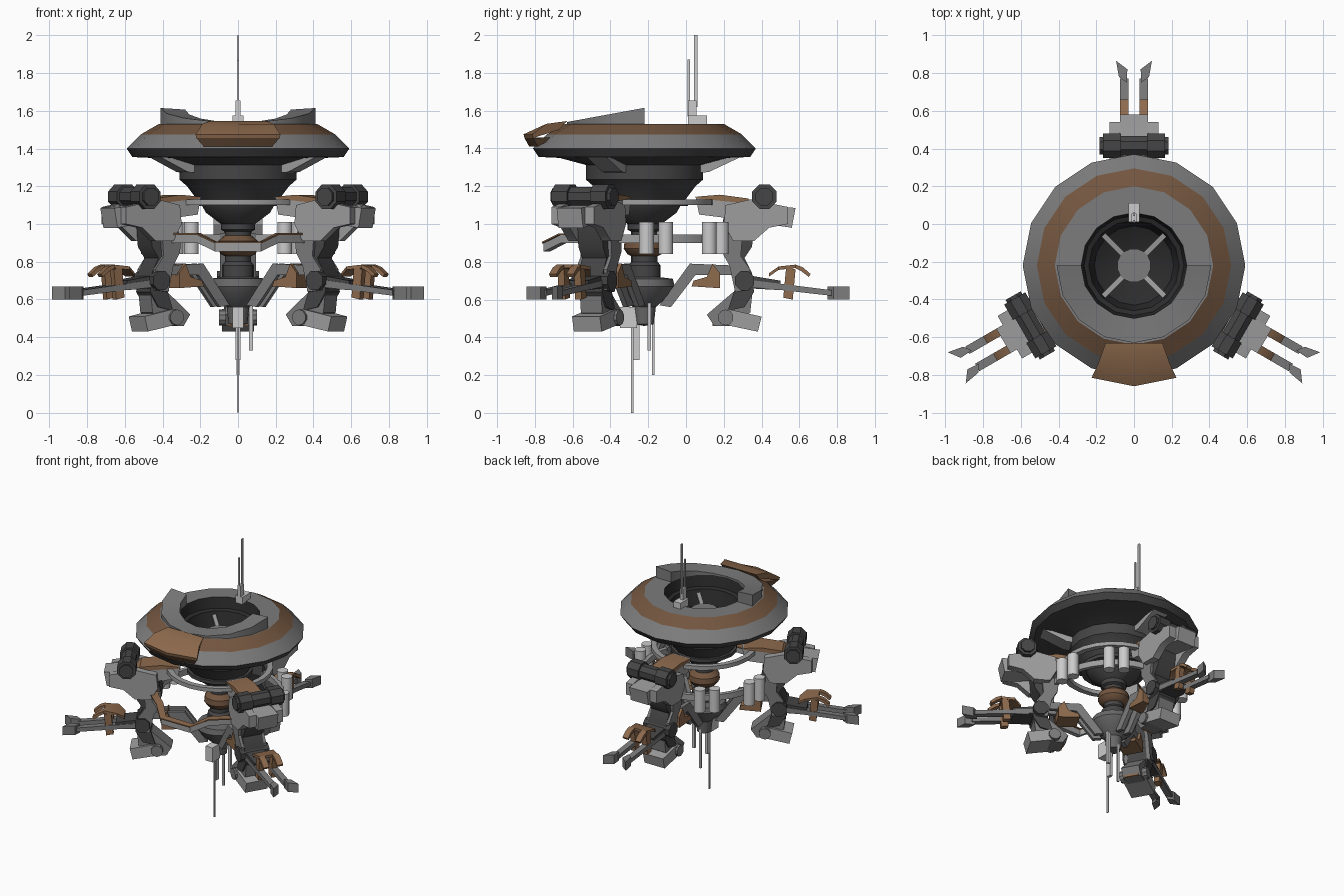
import bpy, bmesh
from math import sin, cos, radians, pi
from mathutils import Matrix, Vector

if "Cube" in bpy.data.objects:
    bpy.data.objects.remove(bpy.data.objects["Cube"])


def material(name, *c):
    m = bpy.data.materials.new(name)
    m.diffuse_color = (*(c if len(c) == 3 else c * 3), 1)
    m.use_nodes = True
    m.node_tree.nodes["Principled BSDF"].inputs["Base Color"].default_value = m.diffuse_color
    return m


COPPER = material("copper", 0.27, 0.145, 0.075)
BROWN = material("brown_band", 0.17, 0.092, 0.05)
STEEL = material("steel", 0.34)
HULL = material("hull_grey", 0.20)
DARK = material("dark_metal", 0.06)
BLACK = material("bowl_black", 0.025)
LIGHT = material("light_metal", 0.65)
CENTRE = Matrix.Translation((0, -0.22, 0))


def loft(name, rings, mat=STEEL, M=CENTRE, wrap=False, closed=True):
    """Skin a list of point rings; closed rings get end caps unless wrapped."""
    bm = bmesh.new()
    vs = [[bm.verts.new(M @ Vector(p)) for p in r] for r in rings]
    n, k = len(vs), len(vs[0])
    for i in range(n if wrap else n - 1):
        a, b = vs[i], vs[(i + 1) % n]
        for j in range(k if closed else k - 1):
            l = (j + 1) % k
            bm.faces.new((a[j], a[l], b[l], b[j]))
    if closed and not wrap:
        bm.faces.new(vs[0])
        bm.faces.new(vs[-1])
    bmesh.ops.remove_doubles(bm, verts=bm.verts, dist=1e-5)
    bmesh.ops.recalc_face_normals(bm, faces=bm.faces)
    me = bpy.data.meshes.new(name)
    bm.to_mesh(me)
    bm.free()
    ob = bpy.data.objects.new(name, me)
    bpy.context.collection.objects.link(ob)
    me.materials.append(mat)
    return ob


def polar(a, r, z):
    return (r * cos(radians(a)), r * sin(radians(a)), z)


def lathe(name, profile, mat=STEEL, n=16, closed=False):
    return loft(name, [[polar(i * 360 / n, r, z) for r, z in profile] for i in range(n)],
                mat, wrap=True, closed=closed)


def prism(name, pts, v0, v1, mat=STEEL, M=CENTRE):
    """Side outline in (radial, z), extruded sideways from v0 to v1."""
    return loft(name, [[(u, v, z) for u, z in pts] for v in (v0, v1)], mat, M)


def pair(name, pts, v0, v1, mat, M):
    prism(name + "_a", pts, v0, v1, mat, M)
    prism(name + "_b", pts, -v1, -v0, mat, M)


def box(name, x, y, z, mat=LIGHT):
    return prism(name, [(x[0], z[0]), (x[1], z[0]), (x[1], z[1]), (x[0], z[1])],
                 y[0], y[1], mat, Matrix())


def cyl(name, p, q, r, n=8, mat=STEEL, M=CENTRE):
    p, q = Vector(p), Vector(q)
    R = (q - p).to_track_quat('Z', 'Y').to_matrix()
    ring = [R @ Vector((r * cos(2 * pi * (i + .5) / n), r * sin(2 * pi * (i + .5) / n), 0))
            for i in range(n)]
    return loft(name, [[c + o for c in ring] for o in (p, q)], mat, M)


def band(name, path, w, h, mat=STEEL):
    """Rectangular strip swept through (angle, radius, base z) points."""
    return loft(name, [[polar(a, r - w / 2, z), polar(a, r + w / 2, z),
                        polar(a, r + w / 2, z + h), polar(a, r - w / 2, z + h)]
                       for a, r, z in path], mat)


# Saucer, bowl and bell
lathe("saucer_underside", [(.30, 1.31), (.45, 1.35), (.56, 1.355), (.59, 1.40)], DARK)
lathe("saucer_rim", [(.59, 1.40), (.515, 1.475)], HULL)
lathe("saucer_band", [(.515, 1.475), (.42, 1.53)], BROWN)
lathe("saucer_top", [(.42, 1.53), (.28, 1.53)], HULL)
lathe("saucer_bowl", [(.28, 1.53), (.265, 1.45), (.24, 1.44), (.21, 1.33), (.1, 1.27), (0, 1.27)], BLACK)
lathe("bell", [(.31, 1.33), (.31, 1.235), (.27, 1.20), (.21, 1.12), (.23, 1.12), (.23, 1.095),
               (.19, 1.095), (.17, 1.06), (.09, 1.0), (.09, .97), (.07, .96), (.07, .80),
               (.085, .78), (.085, .72)], DARK)
lathe("column_collar", [(.07, .94), (.105, .91), (.11, .87), (.09, .84), (.07, .83)], BROWN)
lathe("lower_cone", [(.07, .72), (.15, .71), (.16, .67), (.13, .62), (.06, .56), (.05, .47), (0, .46)],
      material("cone_grey", 0.14))
cyl("bowl_hub", (0, 0, 1.27), (0, 0, 1.40), .09, 16, HULL)
for i in range(4):
    R = CENTRE @ Matrix.Rotation(radians(45 + 90 * i), 4, 'Z')
    prism("bowl_spoke", [(.07, 1.36), (.23, 1.40), (.23, 1.42), (.07, 1.39)], -.014, .014, STEEL, R)

# Raised collar that climbs from the front to its two rear ends
rings = []
for i in range(9):
    a = 180 + 22.5 * i
    h = .085 + .075 * sin(radians(a))
    rings.append([polar(a, .28, 1.525), polar(a, .28, 1.53 + h * .9),
                  polar(a, .41, 1.53 + h), polar(a, .41, 1.525)])
loft("raised_collar", rings, HULL)

# Copper front visor with a dark lip, faceted in two halves
halves = ((-1, -.595), (0, -.64), (1, -.595))
loft("front_visor", [[(x * .15, -.41, 1.545), (x * .19, -.52, 1.53), (x * .225, y, 1.475),
                      (x * .222, y + .005, 1.455), (x * .15, -.45, 1.50)] for x, y in halves], COPPER)
loft("visor_lip", [[(x * .22, y + .005, 1.455), (x * .18, y + .03, 1.41), (x * .15, -.47, 1.46)]
                   for x, y in halves], BROWN)

# Suspension ring and railings
lathe("suspension_ring", [(.33, 1.10), (.37, 1.10), (.37, 1.13), (.33, 1.13)], STEEL, 24, True)
half = [(-22, .46, .90), (-45, .46, .90), (-64, .475, .90), (-77, .53, .855)]
front = half + [(-180 - a, r, z) for a, r, z in reversed(half)]
band("front_rail", front, .035, .043)
band("front_rail_cap", [(a, r, z + .043) for a, r, z in front], .055, .008, COPPER)

# Canister racks in the two rear gaps
for mid in (30, 150):
    band("canister_rail", [(mid + d, .43, .90) for d in range(-50, 51, 10)], .03, .045)
    for d in (-22.5, 22.5):
        for e in (-6.2, 6.2):
            a = mid + d + e
            cyl("canister", polar(a, .475, .84), polar(a, .475, 1.01), .04, 12, LIGHT)

# Three identical arms
for ang in (-30, 90, 210):
    A = CENTRE @ Matrix.Rotation(radians(ang), 4, 'Z')
    prism("saucer_bracket", [(.27, 1.27), (.34, 1.275), (.51, 1.355), (.30, 1.355)], -.06, .06, STEEL, A)
    # Shoulder
    prism("shoulder_beam", [(.27, 1.145), (.62, 1.10), (.80, 1.085), (.78, .98), (.45, 1.03), (.29, 1.05)],
          -.075, .075, STEEL, A)
    prism("shoulder_cap", [(.28, 1.145), (.40, 1.155), (.55, 1.135), (.58, 1.105), (.28, 1.135)],
          -.08, .08, COPPER, A)
    pair("shoulder_plate", [(.43, 1.10), (.56, 1.13), (.76, 1.09), (.76, 1.0), (.66, .98),
                            (.58, .91), (.47, .91), (.42, 1.0)], .075, .13, STEEL, A)
    cyl("motor_core", (.635, -.10, 1.145), (.635, .10, 1.145), .055, 8, DARK, A)
    for s in (-1, 1):
        cyl("motor_drum", (.635, s * .07, 1.145), (.635, s * .165, 1.145), .07, 8, DARK, A)
        cyl("motor_end", (.635, s * .165, 1.145), (.635, s * .182, 1.145), .05, 8, DARK, A)
    # Leg and foot
    prism("leg", [(.42, 1.04), (.58, 1.02), (.57, .88), (.53, .82), (.57, .74), (.58, .64),
                  (.53, .56), (.44, .54), (.48, .66), (.45, .80), (.40, .92)], -.075, .075, DARK, A)
    pair("leg_plate", [(.40, .95), (.52, .95), (.51, .83), (.56, .76), (.56, .65), (.48, .64),
                       (.45, .78), (.41, .85)], .07, .095, HULL, A)
    prism("ankle", [(.33, .52), (.47, .64), (.57, .62), (.56, .53), (.46, .46), (.37, .46)],
          -.065, .065, HULL, A)
    prism("foot", [(.41, .47), (.60, .43), (.62, .51), (.44, .55)], -.085, .085, STEEL, A)
    prism("foot_back_plate", [(.36, .46), (.38, .46), (.38, .53), (.36, .53)], -.05, .05, COPPER, A)
    cyl("ankle_pin", (.43, -.10, .505), (.43, .10, .505), .042, 10, HULL, A)
    # Lower strut back to the column
    pair("strut", [(.08, .57), (.24, .79), (.48, .78), (.48, .73), (.27, .73), (.14, .56)], .02, .05, HULL, A)
    prism("strut_guard", [(.25, .67), (.40, .66), (.40, .74), (.36, .79), (.33, .72), (.26, .70)],
          -.07, .07, COPPER, A)
    # Gripper
    cyl("elbow", (.53, -.11, .70), (.53, .11, .70), .055, 8, DARK, A)
    prism("wrist", [(.54, .73), (.72, .70), (.72, .65), (.54, .66)], -.07, .07, DARK, A)
    pair("finger", [(.55, .705), (.99, .65), (.99, .62), (.55, .67)], .03, .075, HULL, A)
    for s in (-1, 1):
        loft("finger_tip", [[(u, s * v, z) for u, v in ((.97, .04), (1.04, .035), (1.085, .095), (1.0, .08))]
                            for z in (.60, .668)], HULL, A)
    pair("claw_post", [(.735, .61), (.785, .60), (.80, .76), (.75, .77)], .03, .07, COPPER, A)
    loft("claw_cap", [[(u, -w, z), (u, w, z), (u, w, z - .018), (u, -w, z - .018)]
                      for u, w, z in ((.66, .05, .74), (.71, .08, .775), (.80, .065, .785))], COPPER, A)
    pair("claw_cap_prong", [(.80, .785), (.84, .77), (.88, .735), (.87, .72), (.83, .75), (.80, .765)],
         .03, .075, COPPER, A)

# Top antennas
box("antenna_base", (-.03, .03), (.01, .11), (1.52, 1.575))
box("antenna_block", (-.013, .013), (.01, .055), (1.57, 1.655))
box("antenna_tall", (-.005, .005), (.042, .062), (1.62, 2.0))
box("antenna_short", (-.005, .005), (.008, .02), (1.57, 1.87))

# Underside probes
box("probe_mount", (-.03, .03), (-.35, -.26), (.45, .56))
box("probe_sleeve", (-.012, .012), (-.28, -.245), (.28, .50))
box("probe_long", (-.004, .004), (-.29, -.277), (0, .50))
box("probe_rear", (-.008, .008), (-.18, -.168), (.20, .50))
box("probe_side", (.058, .08), (-.205, -.185), (.33, .62))

# Smooth round surfaces while keeping hard edges
bpy.ops.object.select_all(action='SELECT')
bpy.context.view_layer.objects.active = bpy.context.selected_objects[0]
bpy.ops.object.shade_smooth_by_angle(angle=radians(31))
